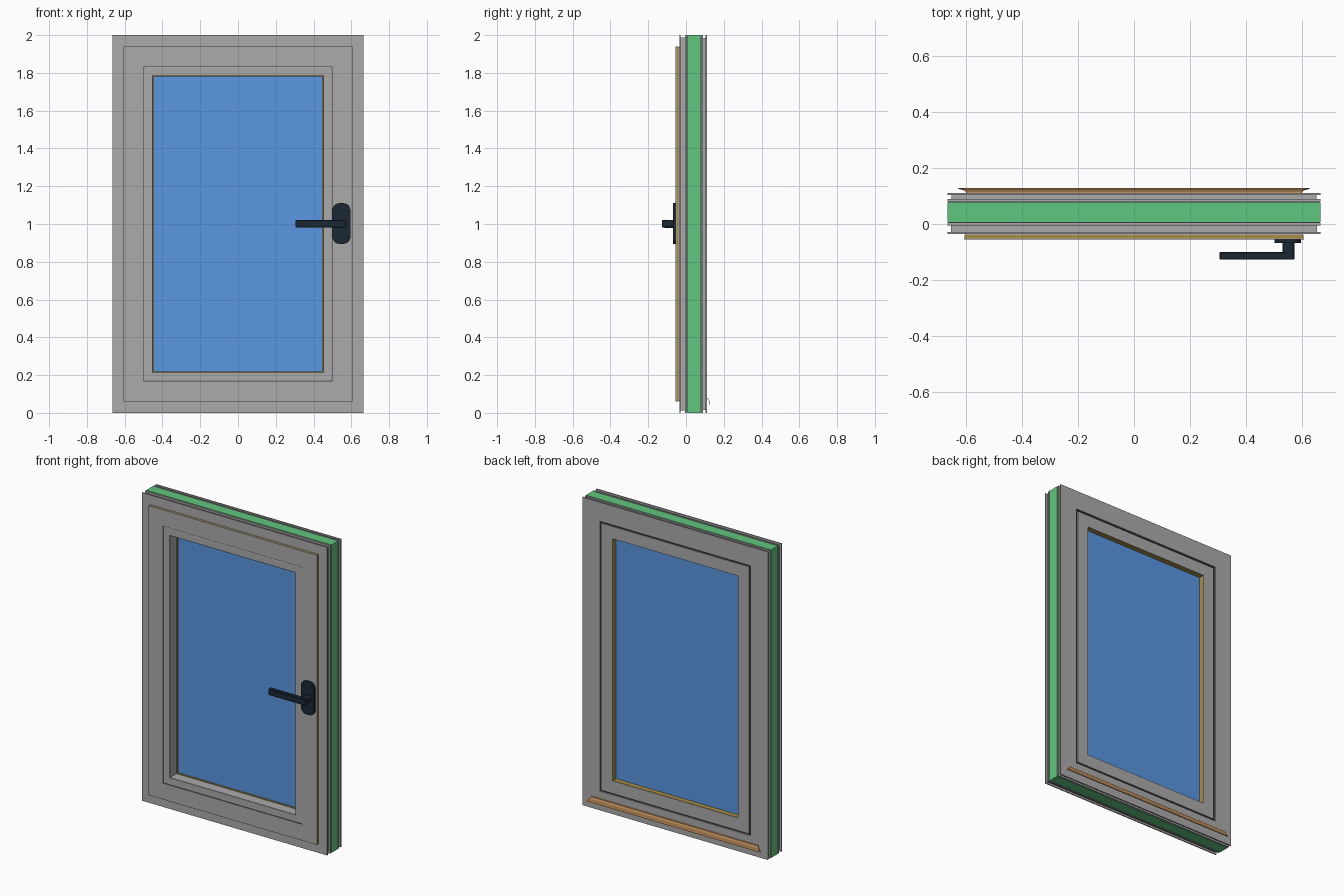
import bpy
import bmesh

cube = bpy.data.objects.get("Cube")
if cube:
    bpy.data.objects.remove(cube, do_unlink=True)

HALF_W, HEIGHT = 0.665, 2.0


def material(name, rgb):
    mat = bpy.data.materials.new(name)
    mat.use_nodes = True
    colour = (*rgb, 1.0)
    mat.diffuse_color = colour
    mat.node_tree.nodes["Principled BSDF"].inputs["Base Color"].default_value = colour
    return mat


GREY = material("grey aluminium", (0.41, 0.41, 0.41))
GREEN = material("green thermal break", (0.12, 0.57, 0.21))
BLUE = material("blue glass", (0.10, 0.31, 0.76))
YELLOW = material("ochre gasket", (0.40, 0.27, 0.06))
BROWN = material("brown drip cap", (0.48, 0.25, 0.10))
DARK = material("dark rubber", (0.035, 0.035, 0.035))
NAVY = material("dark handle", (0.011, 0.020, 0.035))


def finish(name, bm, mat):
    bmesh.ops.recalc_face_normals(bm, faces=bm.faces)
    mesh = bpy.data.meshes.new(name)
    bm.to_mesh(mesh)
    bm.free()
    mesh.materials.append(mat)
    obj = bpy.data.objects.new(name, mesh)
    bpy.context.collection.objects.link(obj)
    return obj


def sweep(name, profile, mat):
    """Run a closed (inset, y) profile round the window with mitred corners."""
    bm = bmesh.new()
    rings = []
    for sx, top in ((-1, 0), (1, 0), (1, 1), (-1, 1)):
        rings.append([bm.verts.new((sx * (HALF_W - i), y, HEIGHT - i if top else i))
                      for i, y in profile])
    n = len(profile)
    for c in range(4):
        a, b = rings[c], rings[(c + 1) % 4]
        for k in range(n):
            j = (k + 1) % n
            bm.faces.new((a[k], a[j], b[j], b[k]))
    return finish(name, bm, mat)


def ring(name, outer, inner, y0, y1, mat):
    return sweep(name, [(outer, y0), (outer, y1), (inner, y1), (inner, y0)], mat)


def box(name, low, high, mat, bevel=0.0, segments=1, axis=None):
    """Box between two corners; bevel only edges along one axis if given."""
    bm = bmesh.new()
    bmesh.ops.create_cube(bm, size=1.0)
    for v in bm.verts:
        v.co = [(l + h) / 2 + c * (h - l) for c, l, h in zip(v.co, low, high)]
    if bevel:
        edges = [e for e in bm.edges if axis is None
                 or abs((e.verts[0].co - e.verts[1].co).normalized()[axis]) > 0.9]
        bmesh.ops.bevel(bm, geom=edges, offset=bevel, segments=segments,
                        profile=0.5, affect='EDGES')
    return finish(name, bm, mat)


# Fixed frame: two metal shells with side channels around a thermal break
sweep("frame_inner_shell",
      [(0, -0.035), (0, -0.028), (0.012, -0.028), (0.012, -0.006),
       (0, -0.006), (0, 0.003), (0.1, 0.003), (0.1, -0.035)], GREY)
sweep("frame_outer_shell",
      [(0, 0.081), (0, 0.089), (0.015, 0.089), (0.015, 0.104),
       (0, 0.104), (0, 0.111), (0.124, 0.111), (0.124, 0.081)], GREY)
ring("frame_thermal_break", 0, 0.1, 0.008, 0.077, GREEN)
ring("frame_inner_seal", 0.003, 0.1, 0.003, 0.008, DARK)
ring("frame_outer_seal", 0.003, 0.14, 0.077, 0.081, DARK)
ring("frame_to_sash_gasket", 0.12, 0.14, 0.081, 0.103, DARK)

# Opening sash, overlapping the frame on the room side
ring("sash_face", 0.06, 0.165, -0.055, -0.051, GREY)
ring("sash_overlap_gasket", 0.061, 0.165, -0.051, -0.039, YELLOW)
ring("sash_overlap_lip", 0.062, 0.165, -0.039, -0.035, GREY)
ring("sash_groove", 0.162, 0.172, -0.051, -0.04, DARK)
sweep("glazing_bead",
      [(0.168, 0.012), (0.168, -0.053), (0.171, -0.055),
       (0.213, -0.055), (0.215, -0.053), (0.215, 0.012)], GREY)
ring("sash_outer_shell", 0.135, 0.214, 0.012, 0.109, GREY)
ring("sash_core", 0.1, 0.163, -0.035, 0.077, DARK)

# Glass with a gasket on each side
ring("glass_inner_gasket", 0.19, 0.219, 0.012, 0.022, YELLOW)
ring("glass_outer_gasket", 0.19, 0.2155, 0.074, 0.106, YELLOW)
inset = 0.195
box("glass_pane", (-HALF_W + inset, 0.022, inset),
    (HALF_W - inset, 0.074, HEIGHT - inset), BLUE)

# Drip cap along the bottom of the outside face: a thin hooked strip
bm = bmesh.new()
path = [(0.597, 0.110, 0.076), (0.6, 0.117, 0.074),
        (0.61, 0.123, 0.064), (0.625, 0.126, 0.042)]
rows = [[bm.verts.new((s * x, y, z)) for s in (-1, 1)] for x, y, z in path]
for a, b in zip(rows, rows[1:]):
    bm.faces.new((a[0], a[1], b[1], b[0]))
drip = finish("drip_cap", bm, BROWN)
solid = drip.modifiers.new("thickness", 'SOLIDIFY')
solid.thickness = 0.003
solid.offset = 0

# Handle: rounded backplate, neck and lever
box("handle_backplate", (0.5, -0.068, 0.895), (0.595, -0.055, 1.11),
    NAVY, 0.036, 5, axis=1)
box("handle_neck", (0.53, -0.115, 0.98), (0.572, -0.06, 1.022),
    NAVY, 0.014, 4, axis=1)
box("handle_lever", (0.305, -0.127, 0.981), (0.572, -0.1, 1.022), NAVY, 0.003)
